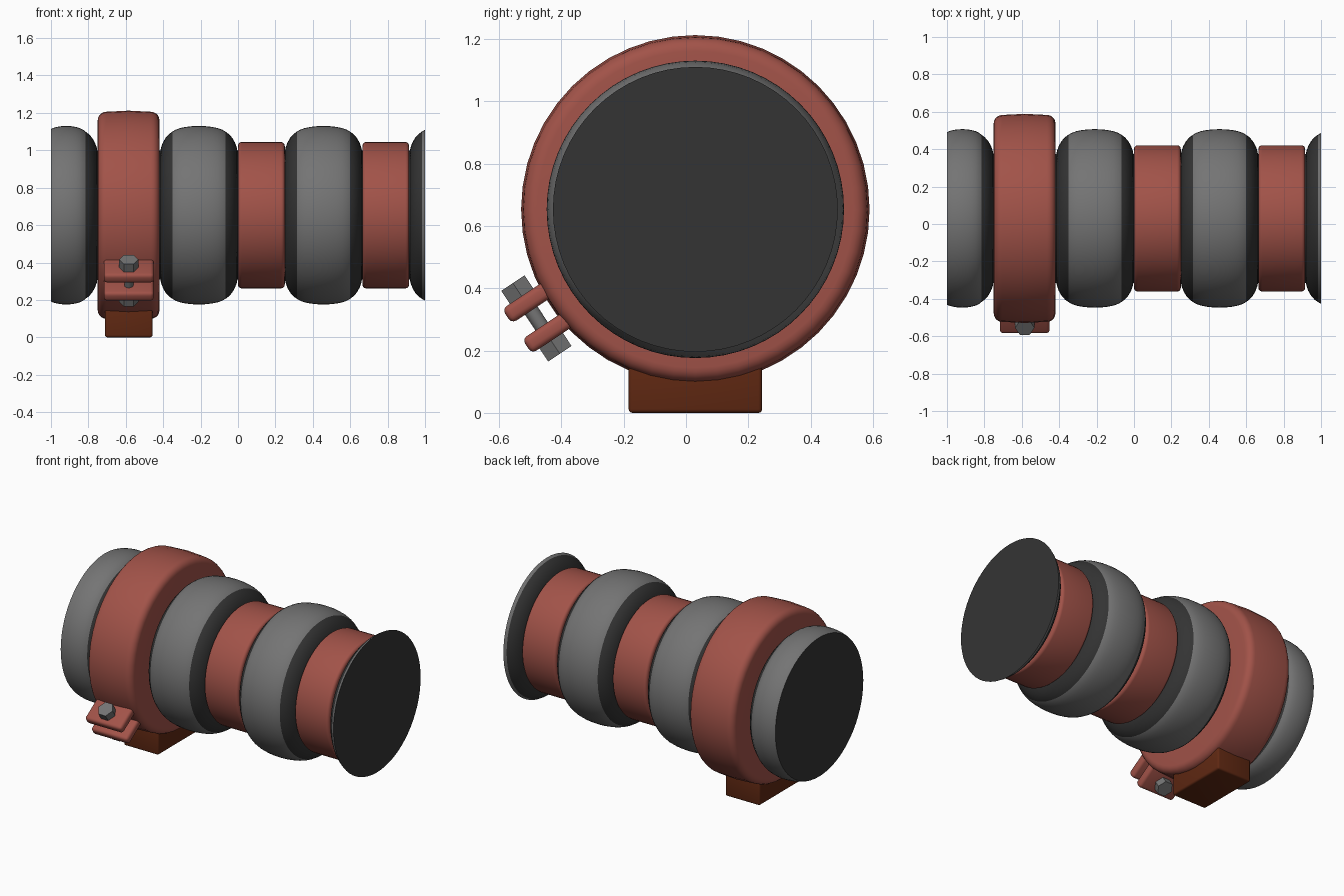
import bpy, bmesh, math
from mathutils import Matrix, Vector

if "Cube" in bpy.data.objects:
    bpy.data.objects.remove(bpy.data.objects["Cube"])

CY, CZ = 0.03, 0.653          # pipe axis
CLAMP_X = -0.584


def material(name, rgb):
    m = bpy.data.materials.new(name)
    m.diffuse_color = (*rgb, 1)
    m.use_nodes = True
    m.node_tree.nodes["Principled BSDF"].inputs["Base Color"].default_value = m.diffuse_color
    return m


RED = material("dull red", (0.36, 0.086, 0.066))
GREY = material("mid grey", (0.175, 0.175, 0.175))
DARK = material("dark rubber", (0.034, 0.034, 0.034))
BROWN = material("dark brown", (0.115, 0.021, 0.006))


def finish(name, bm, mats, angle=35):
    bmesh.ops.recalc_face_normals(bm, faces=bm.faces)
    me = bpy.data.meshes.new(name)
    bm.to_mesh(me)
    bm.free()
    for m in mats:
        me.materials.append(m)
    ob = bpy.data.objects.new(name, me)
    bpy.context.collection.objects.link(ob)
    bpy.ops.object.select_all(action='DESELECT')
    bpy.context.view_layer.objects.active = ob
    ob.select_set(True)
    bpy.ops.object.shade_smooth_by_angle(angle=math.radians(angle))
    return ob


def lathe(name, profile, mats, segments=64, slots=None):
    """Revolve (x, radius) points about the pipe axis and cap both ends."""
    bm = bmesh.new()
    rings = [[bm.verts.new((x, CY + r * math.cos(2 * math.pi * i / segments),
                            CZ + r * math.sin(2 * math.pi * i / segments)))
              for i in range(segments)] for x, r in profile]
    for k in range(len(rings) - 1):
        a, b = rings[k], rings[k + 1]
        for i in range(segments):
            j = (i + 1) % segments
            f = bm.faces.new((a[i], a[j], b[j], b[i]))
            f.material_index = slots[k] if slots else 0
    for ring in (rings[0], rings[-1]):
        f = bm.faces.new(ring)
        f.material_index = len(mats) - 1
    return finish(name, bm, mats)


# Half profile of a rib: grey crown, then rounded dark shoulder
CROWN = [(0, .477), (.035, .476), (.07, .472), (.10, .466), (.125, .457), (.142, .447)]
SHOULDER = [(.16, .434), (.178, .414), (.193, .388), (.203, .36), (.208, .33)]


def rib(name, center, squeeze=1.0):
    shift = .142 * (1 - squeeze)
    half = [(o * squeeze, r) for o, r in CROWN] + [(o - shift, r) for o, r in SHOULDER]
    full = [(center - o, r) for o, r in reversed(half[1:])] + [(center + o, r) for o, r in half]
    edge = .142 * squeeze + 1e-4
    # Cut the profile off at the model ends
    pts = []
    for (xa, ra), (xb, rb) in zip(full, full[1:]):
        for lim in (-1.0, 1.0):
            if xa < lim < xb:
                pts.append((lim, ra + (rb - ra) * (lim - xa) / (xb - xa)))
    pts = sorted(pts + [p for p in full if abs(p[0]) <= 1])
    slots = [int(abs((a[0] + b[0]) / 2 - center) > edge) for a, b in zip(pts, pts[1:])]
    lathe(name, pts, [GREY, DARK], 64, slots)


rib("left_end_rib", -0.918, 0.72)
rib("middle_rib", -0.209)
rib("right_rib", 0.457)
rib("right_end_flange", 1.125)

# Inner hose core
lathe("hose_core", [(-0.95, .345), (0.95, .345)], [DARK])


def band(name, x0, x1, radius, inner, bevel, crown=0.0, segments=64):
    arc = [(bevel * (1 - math.sin(t)), bevel * (1 - math.cos(t)))
           for t in (math.pi / 2 * k / 5 for k in range(6))]
    edge = radius - crown
    right = [(x1 - dx, edge - dr) for dx, dr in arc]
    left = [(x0 + dx, edge - dr) for dx, dr in reversed(arc)]
    mid = [((x0 + x1) / 2, radius)] if crown else []
    lathe(name, [(x0, inner)] + left + mid + right + [(x1, inner)], [RED], segments)


band("collar_1", 0.0, 0.25, .391, .33, .02)
band("collar_2", 0.665, 0.915, .391, .33, .02)
band("clamp_ring", -0.75, -0.42, .559, .33, .045, .006, 48)


def box(name, size, matrix, mat, bevel):
    bm = bmesh.new()
    bmesh.ops.create_cube(bm, size=1)
    bmesh.ops.scale(bm, vec=size, verts=bm.verts)
    bmesh.ops.bevel(bm, geom=list(bm.edges), offset=bevel, segments=3,
                    profile=0.5, affect='EDGES')
    bmesh.ops.transform(bm, matrix=matrix, verts=bm.verts)
    return finish(name, bm, [mat])


# Support foot, rising into the clamp
box("foot_block", (0.254, 0.428, 0.18),
    Matrix.Translation((CLAMP_X, CY, 0.09)), BROWN, 0.012)

# Tilted frame of the clamp bolt: local y points inward, local z along the bolt
inward = Vector((0, 0.833, 0.554))
along = Vector((0, -0.554, 0.833))
frame = Matrix.Translation((CLAMP_X, -0.48, 0.303)) @ Matrix(
    (Vector((1, 0, 0)), inward, along)).transposed().to_4x4()


def rod(name, radius, z0, z1, sides):
    bm = bmesh.new()
    bmesh.ops.create_cone(bm, cap_ends=True, segments=sides, radius1=radius,
                          radius2=radius, depth=z1 - z0)
    spin = Matrix.Rotation(math.pi / 2 if sides == 6 else 0, 4, 'Z')
    bmesh.ops.transform(bm, matrix=frame @ Matrix.Translation((0, 0, (z0 + z1) / 2)) @ spin,
                        verts=bm.verts)
    finish(name, bm, [GREY])


for side, label in ((1, "upper"), (-1, "lower")):
    box(label + "_lug", (0.267, 0.19, 0.056),
        frame @ Matrix.Translation((0, 0.02, 0.058 * side)), RED, 0.018)
rod("bolt_shaft", 0.024, -0.09, 0.09, 24)
rod("bolt_head", 0.052, 0.084, 0.136, 6)
rod("bolt_nut", 0.052, -0.136, -0.084, 6)
